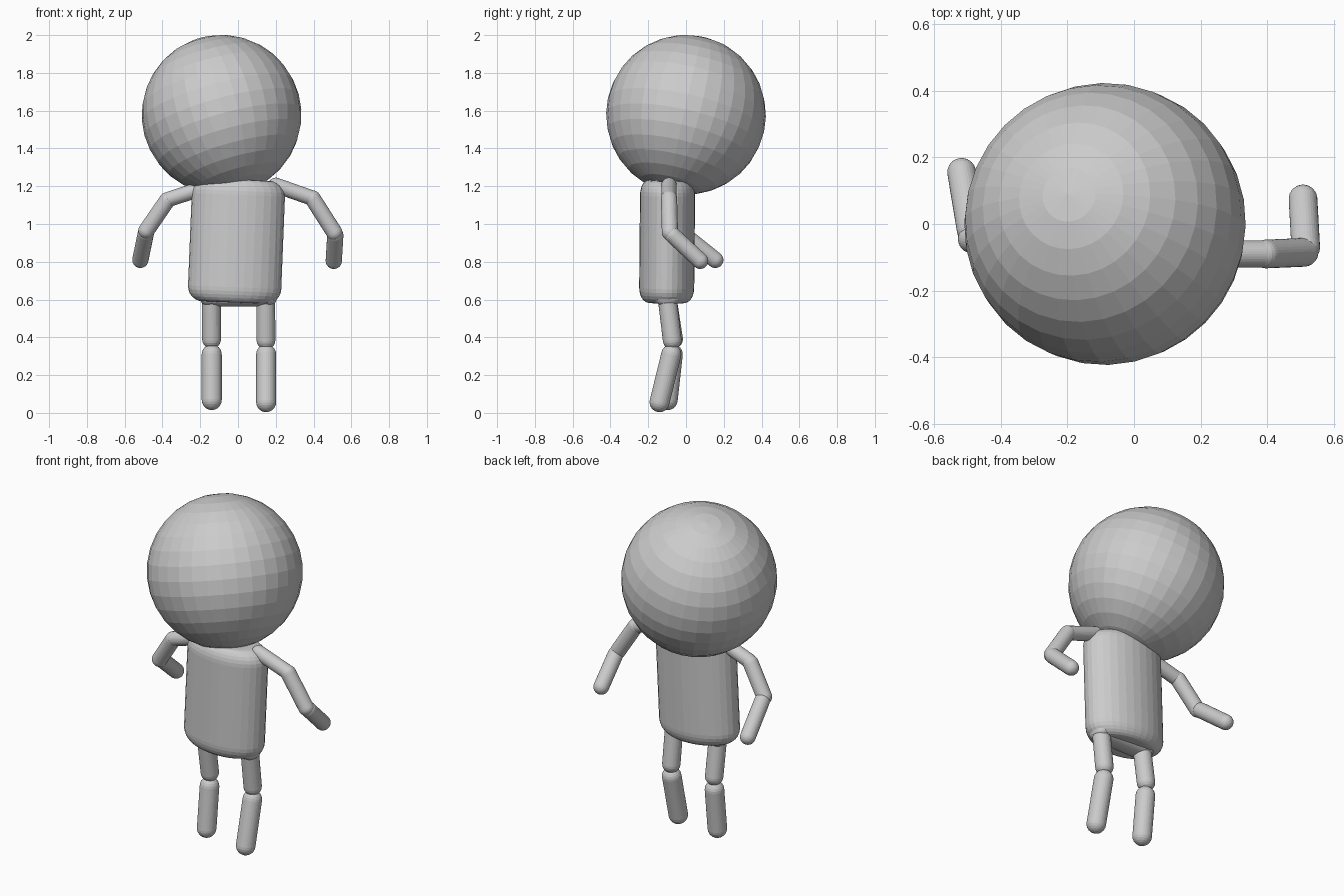
import bpy
import bmesh
from math import sin, cos, pi
from mathutils import Vector, Matrix

cube = bpy.data.objects.get("Cube")
if cube:
    bpy.data.objects.remove(cube, do_unlink=True)

GREY = (0.6, 0.6, 0.6, 1)
mat = bpy.data.materials.new("plain grey")
mat.use_nodes = True
mat.diffuse_color = GREY
mat.node_tree.nodes["Principled BSDF"].inputs["Base Color"].default_value = GREY

UP = Vector((0, 0, 1))


def aim(direction):
    """Rotation turning the z axis towards a direction."""
    return UP.rotation_difference(Vector(direction)).to_matrix().to_4x4()


def finish(name, bm, matrix):
    bmesh.ops.recalc_face_normals(bm, faces=bm.faces)
    mesh = bpy.data.meshes.new(name)
    bm.to_mesh(mesh)
    bm.free()
    mesh.materials.append(mat)
    obj = bpy.data.objects.new(name, mesh)
    obj.matrix_world = matrix
    bpy.context.collection.objects.link(obj)
    return obj


def lathe(name, profile, matrix, sides=32):
    """Spin (radius, height) points about z; both ends lie on the axis."""
    bm = bmesh.new()
    verts = [bm.verts.new((r, 0, z)) for r, z in profile]
    edges = [bm.edges.new(pair) for pair in zip(verts, verts[1:])]
    bmesh.ops.spin(bm, geom=verts + edges, cent=(0, 0, 0), axis=UP,
                   angle=2 * pi, steps=sides, use_duplicate=False)
    bmesh.ops.remove_doubles(bm, verts=bm.verts, dist=0.0001)
    return finish(name, bm, matrix)


def rounded(radius, length, corner, steps=6):
    """Profile of a cylinder with rounded rims, from z = 0 to length."""
    arc = [(radius - corner + corner * sin(a), corner - corner * cos(a))
           for a in (pi / 2 * i / steps for i in range(steps + 1))]
    half = arc if corner == radius else [(0, 0)] + arc
    return half + [(r, length - z) for r, z in reversed(half)]


def capsule(name, a, b, radius, scale=(1, 1, 1)):
    """Round-ended bar whose cap centres are a and b."""
    a, b = Vector(a), Vector(b)
    axis = b - a
    start = a - axis.normalized() * radius
    place = Matrix.Translation(start) @ aim(axis) @ Matrix.Diagonal((*scale, 1))
    return lathe(name, rounded(radius, axis.length + 2 * radius, radius), place)


# Head, with its pole leaning a little
bm = bmesh.new()
bmesh.ops.create_uvsphere(bm, u_segments=32, v_segments=16, radius=0.423)
finish("head", bm, Matrix.Translation((-0.087, 0, 1.578)) @ aim((-0.11, 0.09, 0.4)))

# Torso, flattened front to back and leaning slightly
lathe("torso", rounded(0.247, 0.65, 0.08),
      Matrix.Translation((-0.021, -0.103, 0.584)) @ aim((0.026, 0.006, 0.65))
      @ Matrix.Diagonal((1, 0.59, 1, 1)))

# Pelvis bar between the legs
capsule("pelvis", (-0.155, -0.1, 0.608), (0.16, -0.1, 0.608), 0.045, (1, 1.45, 1))

# Arms and legs as chains of round-ended bars
limbs = {
    "left_arm": (0.043, [("upper", (0.2, -0.09, 1.205), (0.385, -0.09, 1.14)),
                         ("middle", (0.395, -0.09, 1.135), (0.51, -0.085, 0.955)),
                         ("lower", (0.515, -0.07, 0.94), (0.507, 0.075, 0.805))]),
    "right_arm": (0.043, [("upper", (-0.2, -0.09, 1.185), (-0.36, -0.08, 1.133)),
                          ("middle", (-0.375, -0.075, 1.125), (-0.485, -0.045, 0.965)),
                          ("lower", (-0.488, -0.02, 0.95), (-0.517, 0.155, 0.81))]),
    "left_leg": (0.053, [("upper", (0.147, -0.1, 0.61), (0.148, -0.073, 0.385)),
                         ("lower", (0.149, -0.078, 0.31), (0.149, -0.14, 0.057))]),
    "right_leg": (0.053, [("upper", (-0.141, -0.1, 0.61), (-0.14, -0.066, 0.39)),
                          ("lower", (-0.139, -0.07, 0.31), (-0.139, -0.097, 0.068))]),
}
for limb, (radius, parts) in limbs.items():
    for part, start, end in parts:
        thin = 0.94 if part == "upper" else 1
        capsule(f"{limb}_{part}", start, end, radius * thin)
